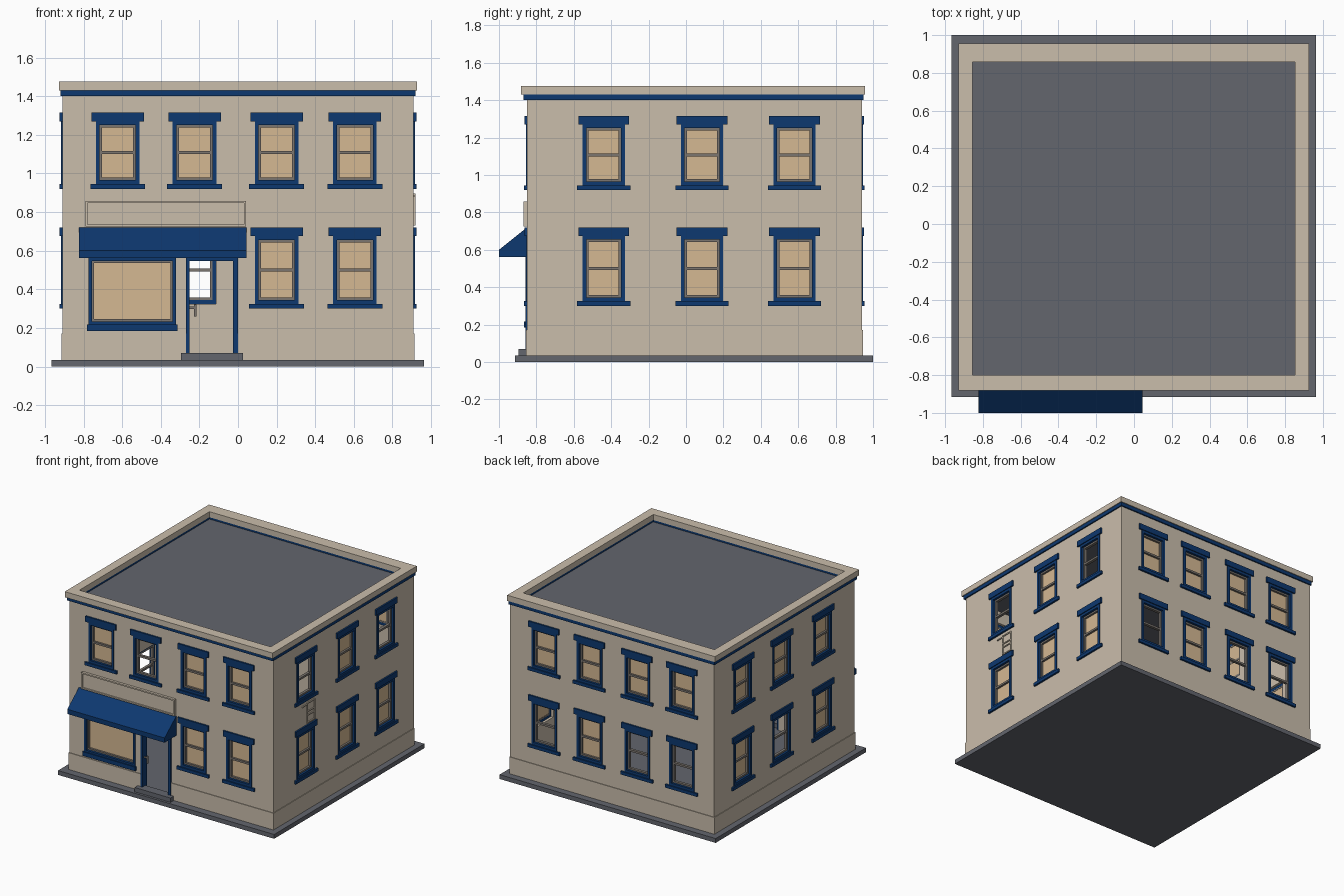
import bpy
import bmesh

cube = bpy.data.objects.get("Cube")
if cube:
    bpy.data.objects.remove(cube, do_unlink=True)


def material(name, rgb):
    m = bpy.data.materials.new(name)
    m.use_nodes = True
    m.diffuse_color = (*rgb, 1)
    bsdf = next(n for n in m.node_tree.nodes if n.type == 'BSDF_PRINCIPLED')
    bsdf.inputs["Base Color"].default_value = (*rgb, 1)
    return m


STONE = material("warm_stone", (0.59, 0.51, 0.41))
BLUE = material("navy_trim", (0.004, 0.04, 0.16))
GREY = material("slate_grey", (0.125, 0.132, 0.155))
BLIND = material("tan_blind", (0.66, 0.48, 0.29))
SASH = material("taupe_sash", (0.2, 0.18, 0.16))

# Outer wall faces
X, FRONT, BACK = 0.91, -0.85, 0.94
THICK, FLOOR, ROOF = 0.055, 0.035, 1.41


def world(side, u, d, z):
    """Wall position: u along the wall, d inward from its face, z up."""
    return {"front": (u, FRONT + d, z), "back": (u, BACK - d, z),
            "right": (X - d, u, z), "left": (-X + d, u, z)}[side]


def finish(name, bm, mat):
    bmesh.ops.recalc_face_normals(bm, faces=bm.faces)
    mesh = bpy.data.meshes.new(name)
    bm.to_mesh(mesh)
    bm.free()
    mesh.materials.append(mat)
    ob = bpy.data.objects.new(name, mesh)
    bpy.context.scene.collection.objects.link(ob)
    return ob


def boxes(name, mat, spans, side=None):
    """Join boxes given as two opposite corners, in world or wall space."""
    bm = bmesh.new()
    for a, b in spans:
        if side:
            a, b = world(side, *a), world(side, *b)
        verts = bmesh.ops.create_cube(bm, size=1)["verts"]
        for v in verts:
            for i in range(3):
                v.co[i] = (a[i] + b[i]) / 2 + v.co[i] * abs(b[i] - a[i])
    return finish(name, bm, mat)


def border(u0, u1, z0, z1, w, d0, d1):
    """Four bars around the inside of a rectangle on a wall."""
    return [((u0, d0, z0), (u0 + w, d1, z1)), ((u1 - w, d0, z0), (u1, d1, z1)),
            ((u0 + w, d0, z1 - w), (u1 - w, d1, z1)),
            ((u0 + w, d0, z0), (u1 - w, d1, z0 + w))]


def ring(name, mat, outer, inner, z0, z1):
    """Square band around the building."""
    (ax, ay, bx, by), (cx, cy, dx, dy) = outer, inner
    boxes(name, mat, [((ax, ay, z0), (bx, cy, z1)), ((ax, dy, z0), (bx, by, z1)),
                      ((ax, cy, z0), (cx, dy, z1)), ((dx, cy, z0), (bx, dy, z1))])


def wall(side, u0, u1, holes):
    """Wall sheet with rectangular openings, thickened inward."""
    us = sorted({u0, u1, *(h[0] for h in holes), *(h[1] for h in holes)})
    zs = sorted({FLOOR, ROOF, *(h[2] for h in holes), *(h[3] for h in holes)})
    bm = bmesh.new()
    grid = [[bm.verts.new(world(side, u, 0, z)) for z in zs] for u in us]
    for i in range(len(us) - 1):
        for j in range(len(zs) - 1):
            u, z = (us[i] + us[i + 1]) / 2, (zs[j] + zs[j + 1]) / 2
            if not any(h[0] < u < h[1] and h[2] < z < h[3] for h in holes):
                bm.faces.new((grid[i][j], grid[i + 1][j],
                              grid[i + 1][j + 1], grid[i][j + 1]))
    bmesh.ops.delete(bm, geom=[v for v in bm.verts if not v.link_faces], context='VERTS')
    new = bmesh.ops.extrude_face_region(bm, geom=bm.faces[:], use_keep_orig=True)["geom"]
    shift = [q - p for p, q in zip(world(side, 0, 0, 0), world(side, 0, THICK, 0))]
    bmesh.ops.translate(bm, vec=shift, verts=[g for g in new if isinstance(g, bmesh.types.BMVert)])
    finish(side + "_wall", bm, STONE)


def window(name, side, u, z0, z1, is_open):
    """Sash window with blue casing, lintel and sill."""
    h, mid = 0.113, (z0 + z1) / 2
    trim = border(u - h, u + h, z0, z1, 0.02, -0.006, 0.035)
    trim.append(((u - 0.136, -0.013, z1), (u + 0.136, 0.02, z1 + 0.045)))
    trim.append(((u - 0.142, -0.015, z0 - 0.025), (u + 0.142, 0.02, z0)))
    boxes(name + "_casing", BLUE, trim, side)
    s = h - 0.02
    sash = border(u - s, u + s, z0 + 0.02, z1 - 0.02, 0.013, 0.012, 0.034)
    sash.append(((u - s, 0.012, mid - 0.008), (u + s, 0.034, mid + 0.008)))
    boxes(name + "_sash", SASH, sash, side)
    if not is_open:
        boxes(name + "_blind", BLIND, [((u - s, 0.028, z0 + 0.02), (u + s, 0.032, z1 - 0.02))], side)


# Window layout
FLOORS = {"lower": (0.325, 0.675), "upper": (0.945, 1.27)}
FACADE, FLANK = (-0.623, -0.225, 0.2, 0.605), (-0.44, 0.085, 0.58)
COLUMNS = {"front": FACADE, "back": FACADE, "right": FLANK, "left": FLANK}
OPEN = {("front", "upper", 1), ("right", "upper", 0), ("right", "upper", 2),
        ("back", "lower", 0), ("back", "lower", 1), ("back", "lower", 3),
        ("left", "lower", 1)}
SHOP = (-0.775, -0.32, 0.215, 0.565)
DOOR = (-0.27, 0.0, FLOOR, 0.565)

# Walls and windows
for side, columns in COLUMNS.items():
    holes = [SHOP, DOOR] if side == "front" else []
    for level, (z0, z1) in FLOORS.items():
        for i, u in enumerate(columns):
            if side == "front" and level == "lower" and i < 2:
                continue
            holes.append((u - 0.11, u + 0.11, z0, z1))
            window(f"{side}_{level}_window_{i + 1}", side, u, z0, z1,
                   (side, level, i) in OPEN)
    if side in ("front", "back"):
        wall(side, -X, X, holes)
    else:
        wall(side, FRONT + THICK, BACK - THICK, holes)

# Plinth
P = 0.005
boxes("front_plinth", STONE, [((-X - P, -P, FLOOR), (DOOR[0], 0.01, 0.17)),
                              ((DOOR[1], -P, FLOOR), (X + P, 0.01, 0.17))], "front")
boxes("back_plinth", STONE, [((-X - P, -P, FLOOR), (X + P, 0.01, 0.17))], "back")
for side in ("left", "right"):
    boxes(side + "_plinth", STONE, [((FRONT, -P, FLOOR), (BACK, 0.01, 0.17))], side)

# Base, roof, cornice and parapet
boxes("base_slab", GREY, [((-0.965, -0.915, 0), (0.963, 1.0, FLOOR))])
boxes("roof_deck", GREY, [((-0.86, -0.805, 1.37), (0.86, 0.89, 1.415))])
INNER = (-0.855, -0.8, 0.852, 0.857)
ring("cornice_band", BLUE, (-0.92, -0.868, 0.92, 0.95), INNER, 1.402, 1.43)
ring("parapet_cap", STONE, (-0.928, -0.882, 0.926, 0.956), INNER, 1.43, 1.475)

# Shop window
u0, u1, z0, z1 = SHOP
shop_trim = border(u0, u1, z0, z1, 0.018, -0.008, 0.035)
shop_trim.append(((u0 - 0.008, -0.016, 0.185), (u1 + 0.008, 0.02, 0.218)))
boxes("shop_window_casing", BLUE, shop_trim, "front")
boxes("shop_window_sash", SASH, border(u0 + 0.018, u1 - 0.018, z0 + 0.018, z1 - 0.018,
                                       0.012, 0.012, 0.034), "front")
boxes("shop_window_blind", BLIND, [((u0 + 0.018, 0.028, z0 + 0.018),
                                    (u1 - 0.018, 0.032, z1 - 0.018))], "front")

# Doorway, handle and step
d0, d1, dz, top = DOOR
boxes("door_frame", BLUE, [((d0, -0.008, dz), (d0 + 0.018, 0.05, top)),
                           ((d1 - 0.025, -0.008, dz), (d1, 0.05, top)),
                           ((d0, -0.008, top - 0.018), (d1, 0.05, top))], "front")
boxes("door_handle", SASH, [((-0.228, 0.01, 0.26), (-0.216, 0.02, 0.32)),
                            ((-0.252, 0.014, 0.298), (-0.216, 0.02, 0.31))], "front")
boxes("door_step", GREY, [((-0.295, -0.045, FLOOR), (0.025, 0.03, 0.07))], "front")

# Awning: side profile stretched along x
bm = bmesh.new()
profile = [(FRONT, 0.72), (-1.0, 0.6), (-1.0, 0.562), (FRONT, 0.562)]
side_face = bm.faces.new([bm.verts.new((-0.823, y, z)) for y, z in profile])
new = bmesh.ops.extrude_face_region(bm, geom=[side_face], use_keep_orig=True)["geom"]
bmesh.ops.translate(bm, vec=(0.868, 0, 0), verts=[g for g in new if isinstance(g, bmesh.types.BMVert)])
finish("awning", bm, BLUE)

# Blank board above the awning
boxes("board_panel", STONE, [((-0.78, -0.01, 0.735), (0.03, 0, 0.847))], "front")
boxes("board_frame", STONE, border(-0.79, 0.042, 0.724, 0.857, 0.011, -0.02, 0), "front")

# Small bracket frame on the right wall
bracket = border(-0.425, -0.325, 0.73, 0.895, 0.009, -0.008, 0)
bracket.append(((-0.485, -0.008, 0.879), (-0.425, 0, 0.887)))
bracket += [((-0.425, -0.008, z), (-0.325, 0, z + 0.008)) for z in (0.79, 0.82)]
boxes("wall_bracket", STONE, bracket, "right")
